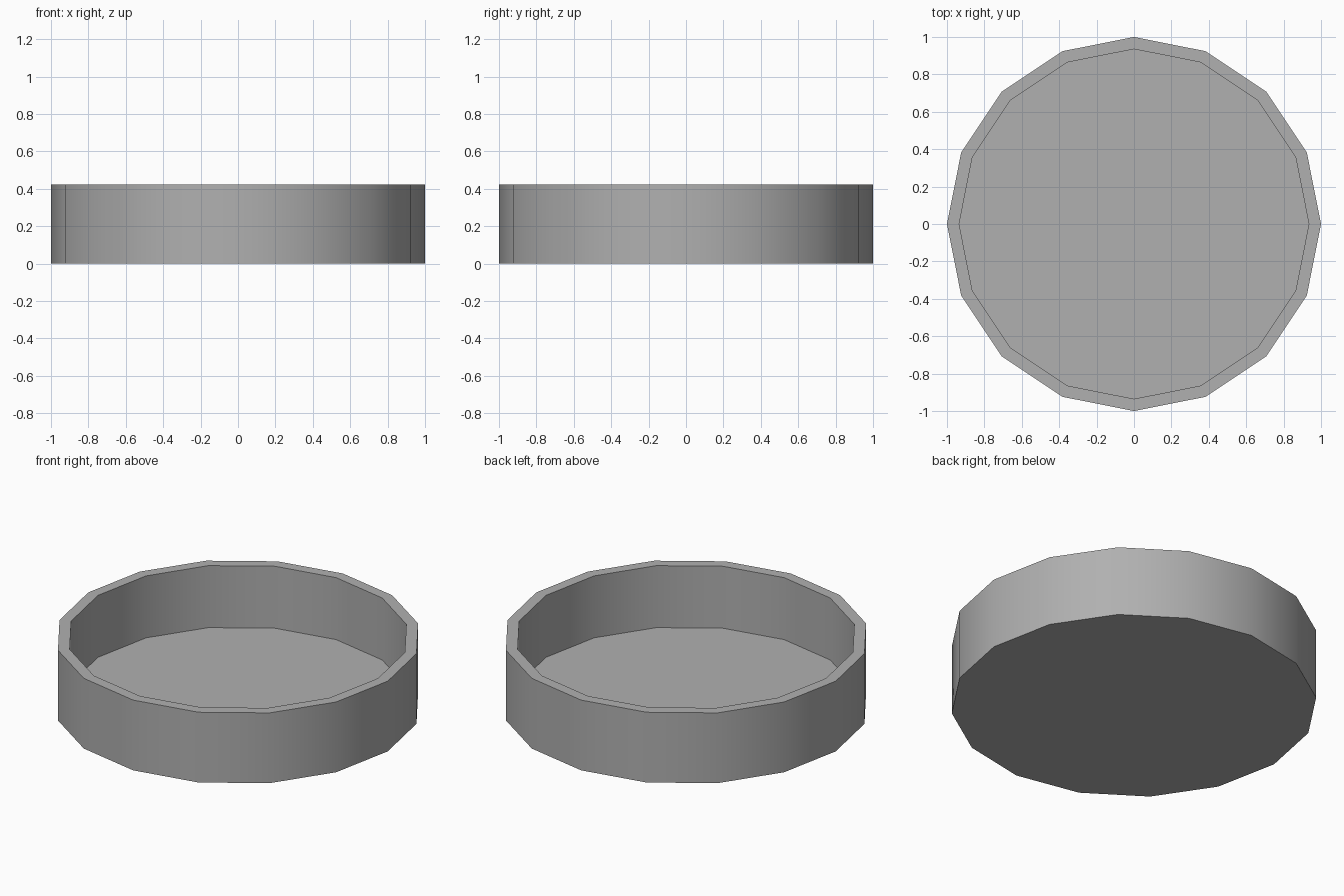
import bpy, bmesh, math

if "Cube" in bpy.data.objects:
    bpy.data.objects.remove(bpy.data.objects["Cube"])

SIDES, HEIGHT, R_OUT, R_IN, FLOOR = 16, 0.424, 1.0, 0.935, 0.05

bm = bmesh.new()


def ring(radius, z):
    return [bm.verts.new((radius * math.cos(2 * math.pi * i / SIDES),
                          radius * math.sin(2 * math.pi * i / SIDES), z))
            for i in range(SIDES)]


# Outer wall, rim, inner wall, from the underside round to the floor
rings = [ring(R_OUT, 0), ring(R_OUT, HEIGHT), ring(R_IN, HEIGHT), ring(R_IN, FLOOR)]
for a, b in zip(rings, rings[1:]):
    for i in range(SIDES):
        j = (i + 1) % SIDES
        bm.faces.new((a[i], a[j], b[j], b[i]))

# Underside and inner floor
bm.faces.new(rings[0][::-1])
bm.faces.new(rings[-1])
bmesh.ops.recalc_face_normals(bm, faces=bm.faces)

mesh = bpy.data.meshes.new("round_dish")
bm.to_mesh(mesh)
bm.free()
dish = bpy.data.objects.new("round_dish", mesh)
bpy.context.collection.objects.link(dish)

# Dark grey
grey = bpy.data.materials.new("dark_grey")
grey.diffuse_color = (0.435, 0.435, 0.435, 1)
grey.use_nodes = True
grey.node_tree.nodes["Principled BSDF"].inputs["Base Color"].default_value = grey.diffuse_color
mesh.materials.append(grey)

# Smooth walls with sharp rim edges
bpy.context.view_layer.objects.active = dish
dish.select_set(True)
bpy.ops.object.shade_smooth_by_angle(angle=math.radians(30))
